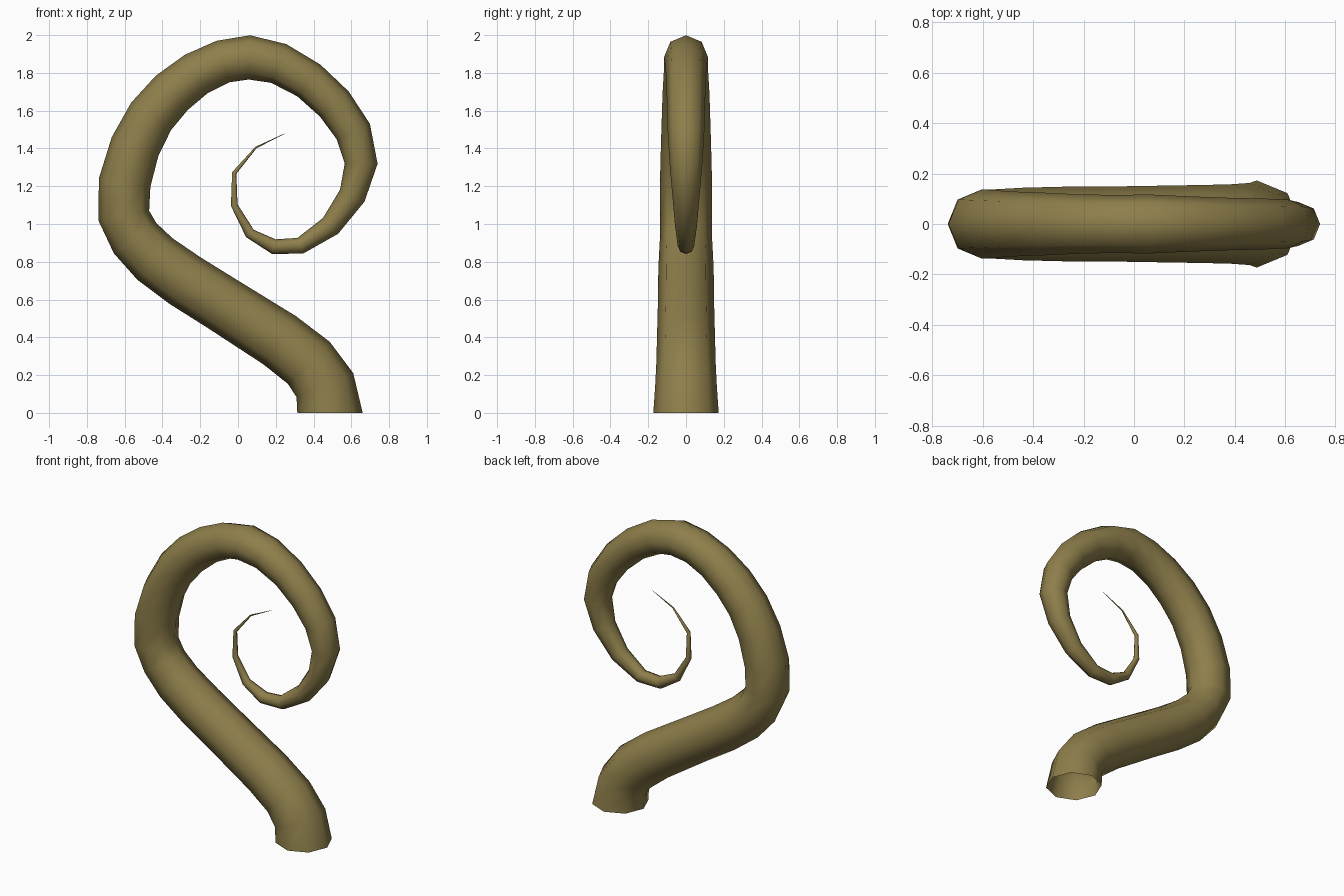
import bpy, bmesh, math
from mathutils import Vector

if "Cube" in bpy.data.objects:
    bpy.data.objects.remove(bpy.data.objects["Cube"])

SIDES = 8
# Centre line in the XZ plane with radius: (x, z, r)
PATH = [
    (0.487, 0, .173), (0.46, .147, .163), (0.375, .265, .157), (0.22, .385, .154),
    (-.08, .575, .149), (-.28, .70, .148), (-.44, .815, .144), (-.545, .925, .138),
    (-.605, 1.045, .137), (-.60, 1.22, .138), (-.545, 1.41, .133), (-.46, 1.57, .128),
    (-.35, 1.695, .124), (-.22, 1.795, .118), (-.08, 1.86, .115), (.06, 1.882, .117),
    (.215, 1.85, .110), (.375, 1.76, .104), (.51, 1.635, .101), (.61, 1.49, .097),
    (.652, 1.32, .087), (.605, 1.15, .072), (.49, .99, .058), (.33, .885, .044),
    (.19, .88, .040), (.063, .95, .028), (-.02, 1.10, .018), (-.02, 1.27, .012),
    (.095, 1.405, .005), (.25, 1.48, .0008),
]

# Olive skin colour
mat = bpy.data.materials.new("olive_brown")
mat.diffuse_color = (0.27, 0.21, 0.07, 1)
mat.use_nodes = True
mat.node_tree.nodes["Principled BSDF"].inputs["Base Color"].default_value = mat.diffuse_color

# Curled tentacle: rings swept along the path, open at the base
bm = bmesh.new()
pts = [Vector((x, 0, z)) for x, z, r in PATH]
rings = []
for i, (x, z, r) in enumerate(PATH):
    a = pts[max(i - 1, 0)]
    b = pts[min(i + 1, len(pts) - 1)]
    t = Vector((0, 0, 1)) if i == 0 else (b - a).normalized()
    side = Vector((t.z, 0, -t.x))
    ring = []
    for k in range(SIDES):
        ang = 2 * math.pi * k / SIDES
        ring.append(bm.verts.new(pts[i] + side * r * math.cos(ang)
                                 + Vector((0, r * math.sin(ang), 0))))
    rings.append(ring)
for r0, r1 in zip(rings, rings[1:]):
    for k in range(SIDES):
        n = (k + 1) % SIDES
        bm.faces.new((r0[k], r0[n], r1[n], r1[k]))
bm.faces.new(rings[-1])
bmesh.ops.recalc_face_normals(bm, faces=bm.faces)
for f in bm.faces:
    f.smooth = True

mesh = bpy.data.meshes.new("curled_tentacle")
bm.to_mesh(mesh)
bm.free()
mesh.materials.append(mat)
obj = bpy.data.objects.new("curled_tentacle", mesh)
bpy.context.collection.objects.link(obj)
